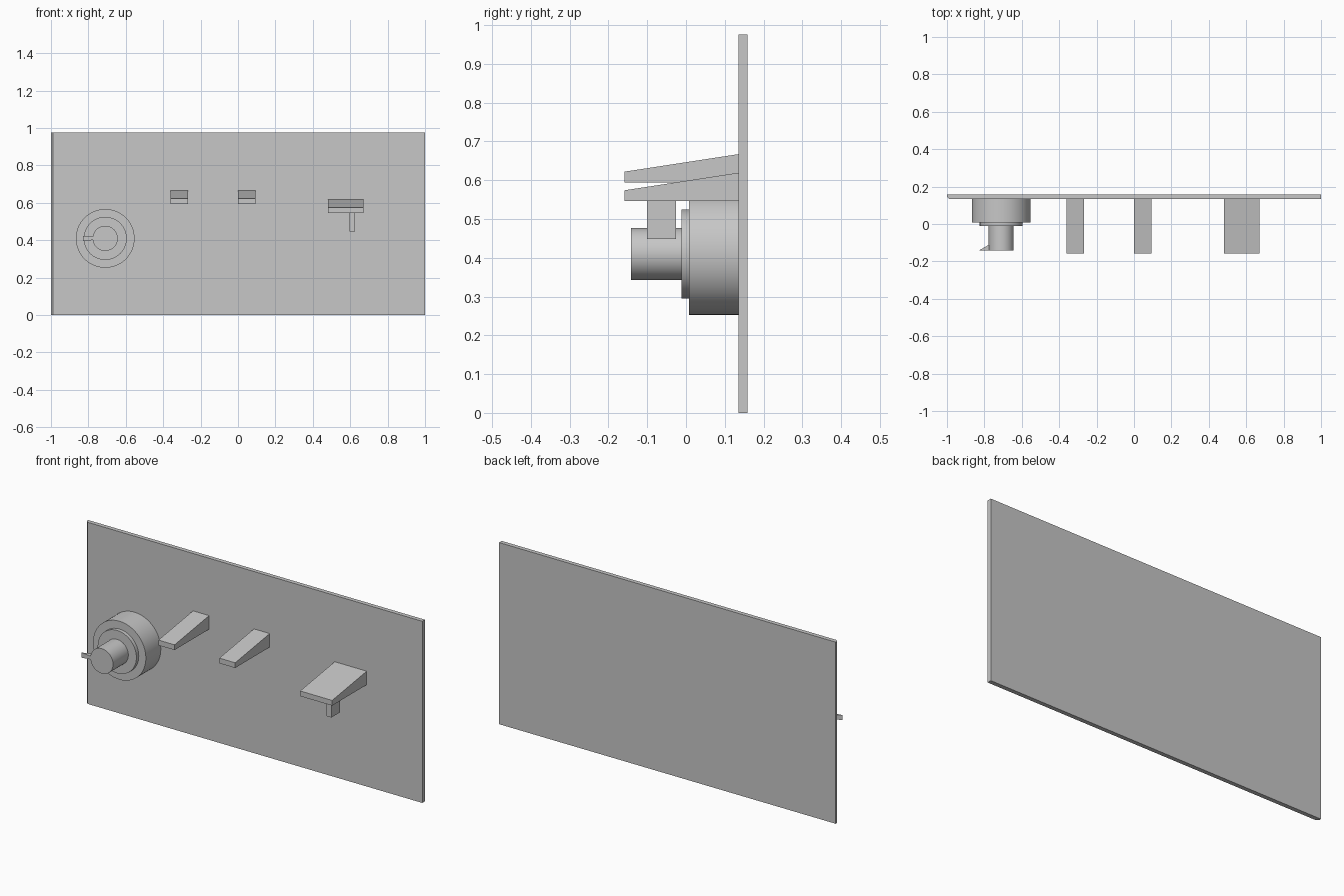
import bpy
import bmesh
import math
from mathutils import Vector, Matrix

cube = bpy.data.objects.get("Cube")
if cube:
    bpy.data.objects.remove(cube, do_unlink=True)

grey = bpy.data.materials.new("plain grey")
grey.use_nodes = True
grey.diffuse_color = (0.57, 0.57, 0.57, 1)
bsdf = next(n for n in grey.node_tree.nodes if n.type == 'BSDF_PRINCIPLED')
bsdf.inputs["Base Color"].default_value = grey.diffuse_color


def finish(name, bm):
    bmesh.ops.recalc_face_normals(bm, faces=bm.faces[:])
    mesh = bpy.data.meshes.new(name)
    bm.to_mesh(mesh)
    bm.free()
    mesh.materials.append(grey)
    obj = bpy.data.objects.new(name, mesh)
    bpy.context.collection.objects.link(obj)
    return obj


def extrude(name, points, offset):
    """Extrude a planar outline along an offset vector."""
    bm = bmesh.new()
    face = bm.faces.new([bm.verts.new(p) for p in points])
    top = bmesh.ops.extrude_face_region(bm, geom=[face])["geom"]
    verts = [v for v in top if isinstance(v, bmesh.types.BMVert)]
    bmesh.ops.translate(bm, verts=verts, vec=Vector(offset))
    return finish(name, bm)


def disc(name, radius, front, back):
    """Cylinder along y, centred on the knob axis."""
    bm = bmesh.new()
    place = (Matrix.Translation((knob_x, (front + back) / 2, knob_z))
             @ Matrix.Rotation(math.pi / 2, 4, 'X'))
    bmesh.ops.create_cone(bm, cap_ends=True, segments=64, radius1=radius,
                          radius2=radius, depth=back - front, matrix=place)
    obj = finish(name, bm)
    bpy.ops.object.select_all(action='DESELECT')
    obj.select_set(True)
    bpy.context.view_layer.objects.active = obj
    bpy.ops.object.shade_smooth_by_angle(angle=math.radians(35))


def lever(name, left, right, bottom):
    """Wedge-shaped lever, flat below and sloping down to the front."""
    profile = [(-0.158, 0), (wall, 0), (wall, 0.073), (-0.158, 0.028)]
    extrude(name, [(left, y, bottom + z) for y, z in profile],
            (right - left, 0, 0))


wall, back = 0.135, 0.158
knob_x, knob_z = -0.71, 0.41

# Back panel with one bevelled upright edge
outline = [(-0.988, wall), (1, wall), (1, back), (-1, back), (-1, wall + 0.012)]
extrude("back_panel", [(x, y, 0) for x, y in outline], (0, 0, 0.975))

# Stepped rotary knob
disc("knob_base", 0.157, 0.008, wall)
disc("knob_collar", 0.115, -0.012, 0.008)
disc("knob_grip", 0.067, -0.142, -0.012)

# Tapered pointer at the front of the knob
pointer = [(-0.83, -0.142), (-0.765, -0.142), (-0.765, -0.105)]
tip = extrude("knob_pointer", [(x, y, knob_z - 0.008) for x, y in pointer],
              (0, 0, 0.016))
for v in tip.data.vertices:
    if v.co.x < -0.8:
        v.co.z = knob_z + (v.co.z - knob_z) * 1.7

# Levers
lever("left_lever", -0.362, -0.266, 0.594)
lever("middle_lever", 0, 0.094, 0.594)
lever("wide_lever", 0.48, 0.67, 0.546)

# Peg hanging below the wide lever
extrude("lever_peg", [(0.595, -0.1, 0.448), (0.625, -0.1, 0.448),
                      (0.625, -0.026, 0.448), (0.595, -0.026, 0.448)],
        (0, 0, 0.1))
